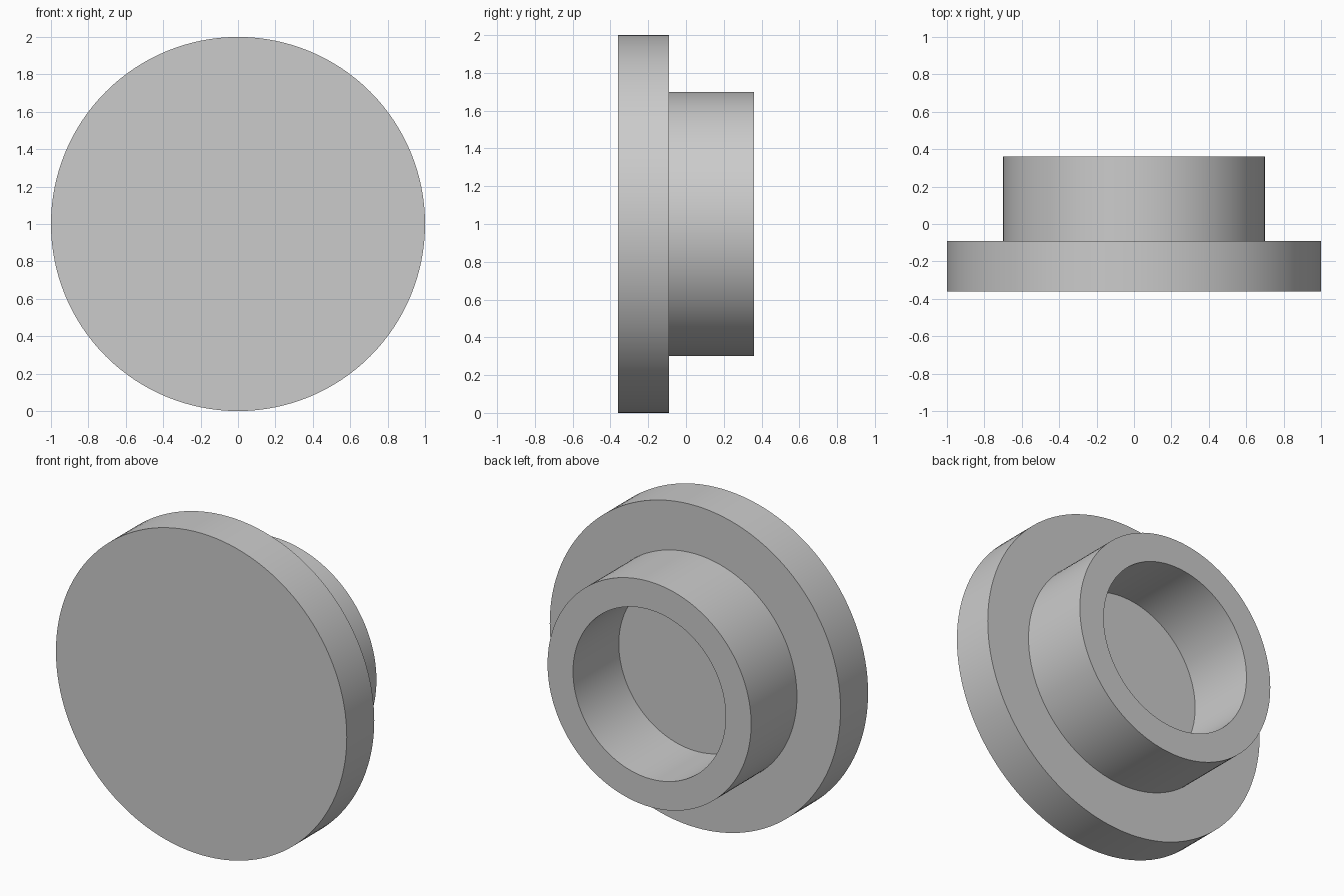
import bpy
import bmesh
import math
from mathutils import Matrix

SEGMENTS = 128

default_cube = bpy.data.objects.get("Cube")
if default_cube:
    bpy.data.objects.remove(default_cube, do_unlink=True)

# Single plain grey finish
grey = bpy.data.materials.new("light_grey")
grey.use_nodes = True
colour = (0.6, 0.6, 0.6, 1.0)
grey.diffuse_color = colour
grey.node_tree.nodes["Principled BSDF"].inputs["Base Color"].default_value = colour


def turned_part(name, profile):
    """Spin a (radius, y) profile around the horizontal y axis."""
    bm = bmesh.new()
    verts = [bm.verts.new((r, y, 0)) for r, y in profile]
    edges = [bm.edges.new(pair) for pair in zip(verts, verts[1:])]
    bmesh.ops.spin(bm, geom=verts + edges, cent=(0, 0, 0), axis=(0, 1, 0),
                   angle=math.tau, steps=SEGMENTS, use_duplicate=False)
    bmesh.ops.remove_doubles(bm, verts=bm.verts, dist=0.0001)
    bmesh.ops.recalc_face_normals(bm, faces=bm.faces)
    bm.transform(Matrix.Translation((0, 0, 1)))
    mesh = bpy.data.meshes.new(name)
    bm.to_mesh(mesh)
    bm.free()
    mesh.materials.append(grey)
    obj = bpy.data.objects.new(name, mesh)
    bpy.context.collection.objects.link(obj)
    bpy.ops.object.select_all(action="DESELECT")
    obj.select_set(True)
    bpy.context.view_layer.objects.active = obj
    bpy.ops.object.shade_smooth_by_angle(angle=math.radians(30))
    return obj


FRONT, STEP, BACK = -0.36, -0.09, 0.36
OUTER, COLLAR, BORE = 1.0, 0.7, 0.525

# Stepped knob: solid front disc, then a collar with a blind bore at the back
turned_part("flanged_cap", [
    (0, FRONT), (OUTER, FRONT), (OUTER, STEP), (COLLAR, STEP),
    (COLLAR, BACK), (BORE, BACK), (BORE, STEP), (0, STEP),
])
